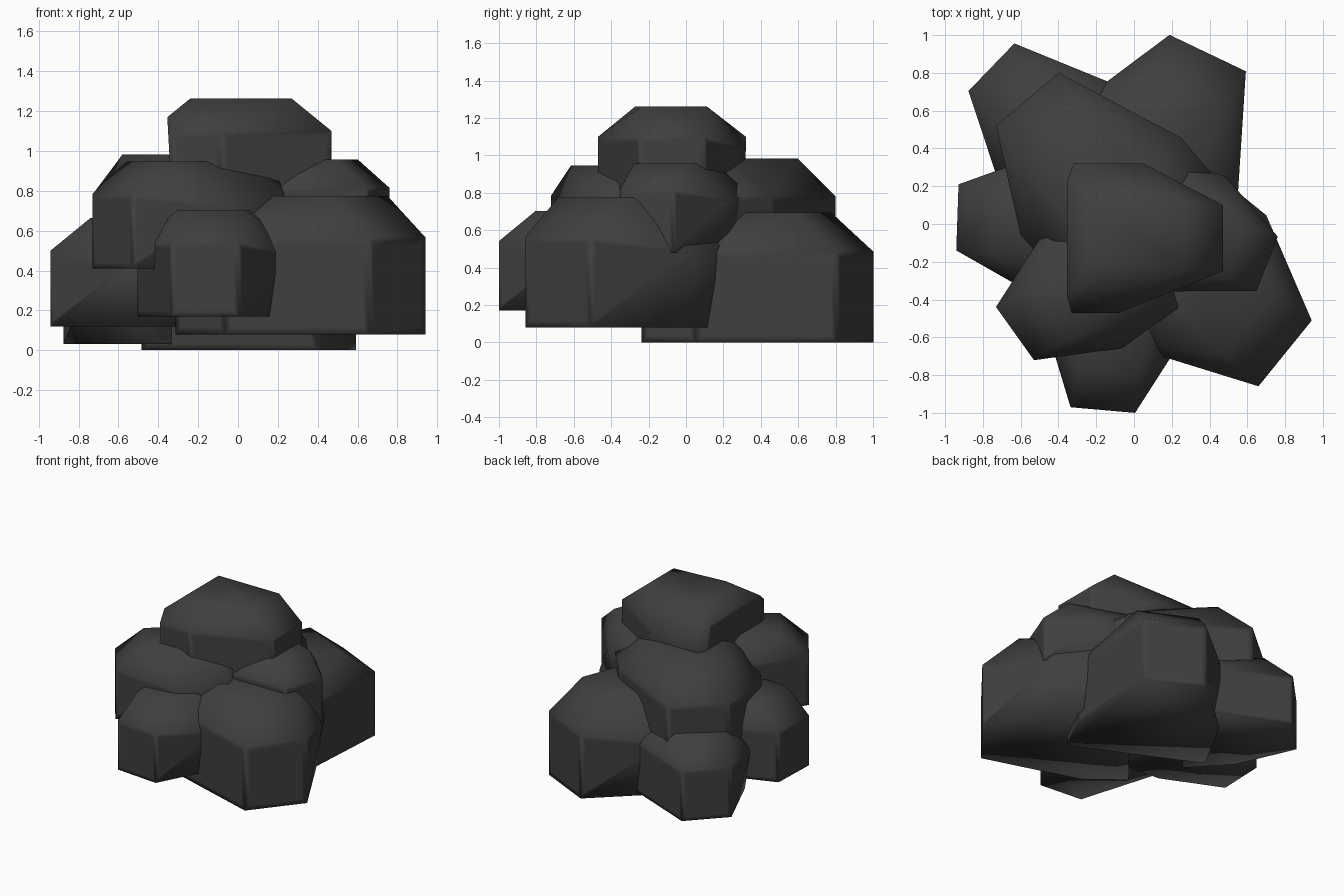
import bpy, bmesh, math
from mathutils import Vector

cube = bpy.data.objects.get("Cube")
if cube:
    bpy.data.objects.remove(cube, do_unlink=True)

# One charcoal colour for the whole pile
charcoal = bpy.data.materials.new("charcoal")
charcoal.use_nodes = True
tone = (0.05, 0.05, 0.05, 1)
charcoal.diffuse_color = tone
shader = charcoal.node_tree.nodes["Principled BSDF"]
shader.inputs["Base Color"].default_value = tone
shader.inputs["Roughness"].default_value = 0.9

# Rock profile: foot, shoulder with one low corner, leaning back, flat crown
FOOT = [(-0.33, -0.47), (-0.08, -0.47), (0.47, -0.25),
        (0.47, 0.10), (0.03, 0.28), (-0.33, 0.30)]
SHOULDER = [(-0.33, -0.47), (-0.08, -0.47), (0.47, -0.25),
            (0.47, 0.10), (-0.32, 0.32)]
LOW_CORNER = [(0.05, 0.32)]
BACK = [(-0.355, -0.38), (-0.355, 0.22)]
CROWN = [(-0.24, -0.20), (-0.15, -0.27), (0.27, -0.235),
         (0.27, 0.11), (-0.24, 0.11)]
LEVELS = [(FOOT, 0), (LOW_CORNER, 0.31), (SHOULDER, 0.38),
          (BACK, 0.45), (CROWN, 0.543)]
NOSE = Vector((0.47, -0.075, 0))     # middle of the narrow end, used as origin


def rock_mesh():
    bm = bmesh.new()
    for outline, height in LEVELS:
        for x, y in outline:
            bm.verts.new(Vector((x, y, height)) - NOSE)
    hull = bmesh.ops.convex_hull(bm, input=bm.verts)
    spare = {v for v in hull["geom_interior"] if isinstance(v, bmesh.types.BMVert)}
    bmesh.ops.delete(bm, geom=list(spare), context='VERTS')
    bmesh.ops.dissolve_limit(bm, angle_limit=math.radians(2),
                             verts=bm.verts, edges=bm.edges)
    bmesh.ops.recalc_face_normals(bm, faces=bm.faces)
    # Flat panels in the broad walls, so only their borders look rounded
    walls = [f for f in bm.faces if abs(f.normal.z) < 0.2 and f.calc_area() > 0.08]
    bmesh.ops.inset_individual(bm, faces=walls, thickness=0.04)
    for face in bm.faces:
        face.smooth = True
    mesh = bpy.data.meshes.new("rock")
    bm.to_mesh(mesh)
    bm.free()
    mesh.materials.append(charcoal)
    return mesh


# Name, nose position, heading in degrees, size
ROCKS = [
    ("top_rock", (0.47, -0.075, 0.72), 0, 1.0),
    ("front_right_upper_rock", (-0.63, -0.58, 0.41), -144.5, 0.99),
    ("front_left_large_rock", (0.80, -0.685, 0.08), -39, 1.28),
    ("front_small_rock", (-0.165, -0.985, 0.17), -95, 0.98),
    ("left_upper_rock", (0.705, -0.21, 0.48), -21.4, 0.88),
    ("back_left_large_rock", (0.39, 0.905, 0), 64.5, 1.28),
    ("back_right_upper_rock", (-0.565, 0.66, 0.31), 130.3, 1.24),
    ("back_right_lower_rock", (-0.755, 0.83, 0.03), 136, 1.0),
    ("right_lower_rock", (-0.935, 0.035, 0.12), 178, 1.0),
]

shape = rock_mesh()
for name, place, heading, size in ROCKS:
    rock = bpy.data.objects.new(name, shape)
    bpy.context.collection.objects.link(rock)
    rock.location = place
    rock.rotation_euler.z = math.radians(heading)
    rock.scale = (size, size, size)
